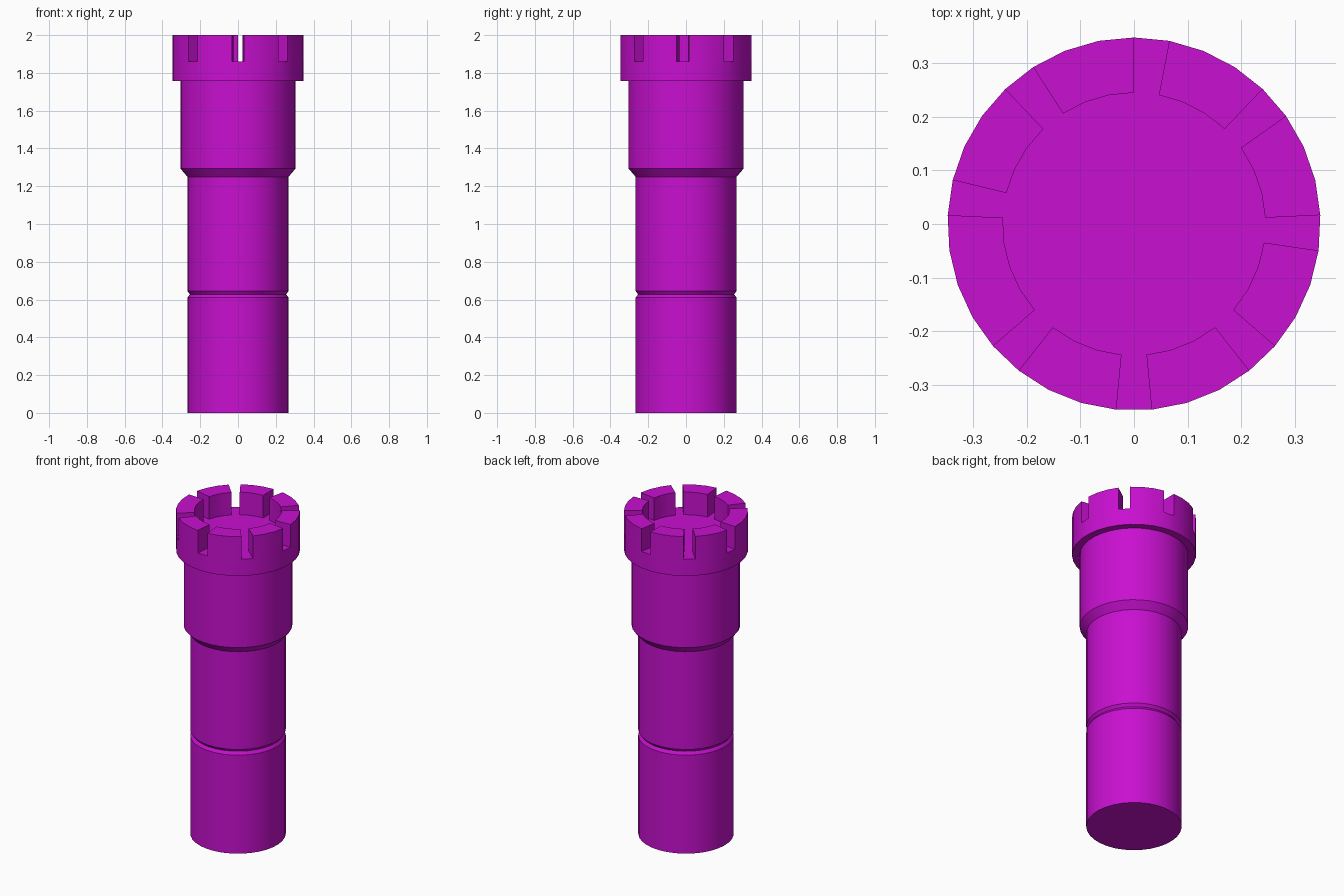
import bpy, bmesh, math

if "Cube" in bpy.data.objects:
    bpy.data.objects.remove(bpy.data.objects["Cube"])

SIDES = 33
GAPS = {0, 4, 8, 12, 16, 20, 25, 29}   # ring segments left open as crenels
FLOOR, TOP = 1.86, 2.0

# single flat colour
magenta = bpy.data.materials.new("magenta")
magenta.diffuse_color = (0.58, 0.005, 0.63, 1)
magenta.use_nodes = True
magenta.node_tree.nodes["Principled BSDF"].inputs["Base Color"].default_value = magenta.diffuse_color

# tower profile (radius, height): shaft, groove, flared upper shaft, crown, inner floor
profile = [(0.268, 0), (0.268, 0.61), (0.255, 0.628), (0.268, 0.645),
           (0.268, 1.25), (0.305, 1.293), (0.305, 1.757), (0.348, 1.757),
           (0.348, FLOOR), (0.245, FLOOR)]

bm = bmesh.new()
rings = []
for r, z in profile:
    ring = []
    for k in range(SIDES):
        a = 2 * math.pi * k / SIDES        # clockwise from +y
        ring.append(bm.verts.new((r * math.sin(a), r * math.cos(a), z)))
    rings.append(ring)

merlons = []
for i in range(len(rings) - 1):
    lo, hi = rings[i], rings[i + 1]
    for k in range(SIDES):
        n = (k + 1) % SIDES
        f = bm.faces.new((lo[k], hi[k], hi[n], lo[n]))
        if i == len(rings) - 2 and k not in GAPS:
            merlons.append(f)
bm.faces.new(rings[0])
bm.faces.new(rings[-1][::-1])
bmesh.ops.recalc_face_normals(bm, faces=bm.faces[:])

# raise the battlements from the crown's rim
ext = bmesh.ops.extrude_face_region(bm, geom=merlons)
bmesh.ops.translate(bm, vec=(0, 0, TOP - FLOOR),
                    verts=[v for v in ext["geom"] if isinstance(v, bmesh.types.BMVert)])
bmesh.ops.delete(bm, geom=[f for f in merlons if f.is_valid], context='FACES_ONLY')
bmesh.ops.recalc_face_normals(bm, faces=bm.faces[:])

mesh = bpy.data.meshes.new("tower")
bm.to_mesh(mesh)
bm.free()
mesh.materials.append(magenta)
tower = bpy.data.objects.new("tower", mesh)
bpy.context.collection.objects.link(tower)

# rounded walls smooth, rims sharp
bpy.context.view_layer.objects.active = tower
tower.select_set(True)
bpy.ops.object.shade_smooth_by_angle(angle=math.radians(25))
